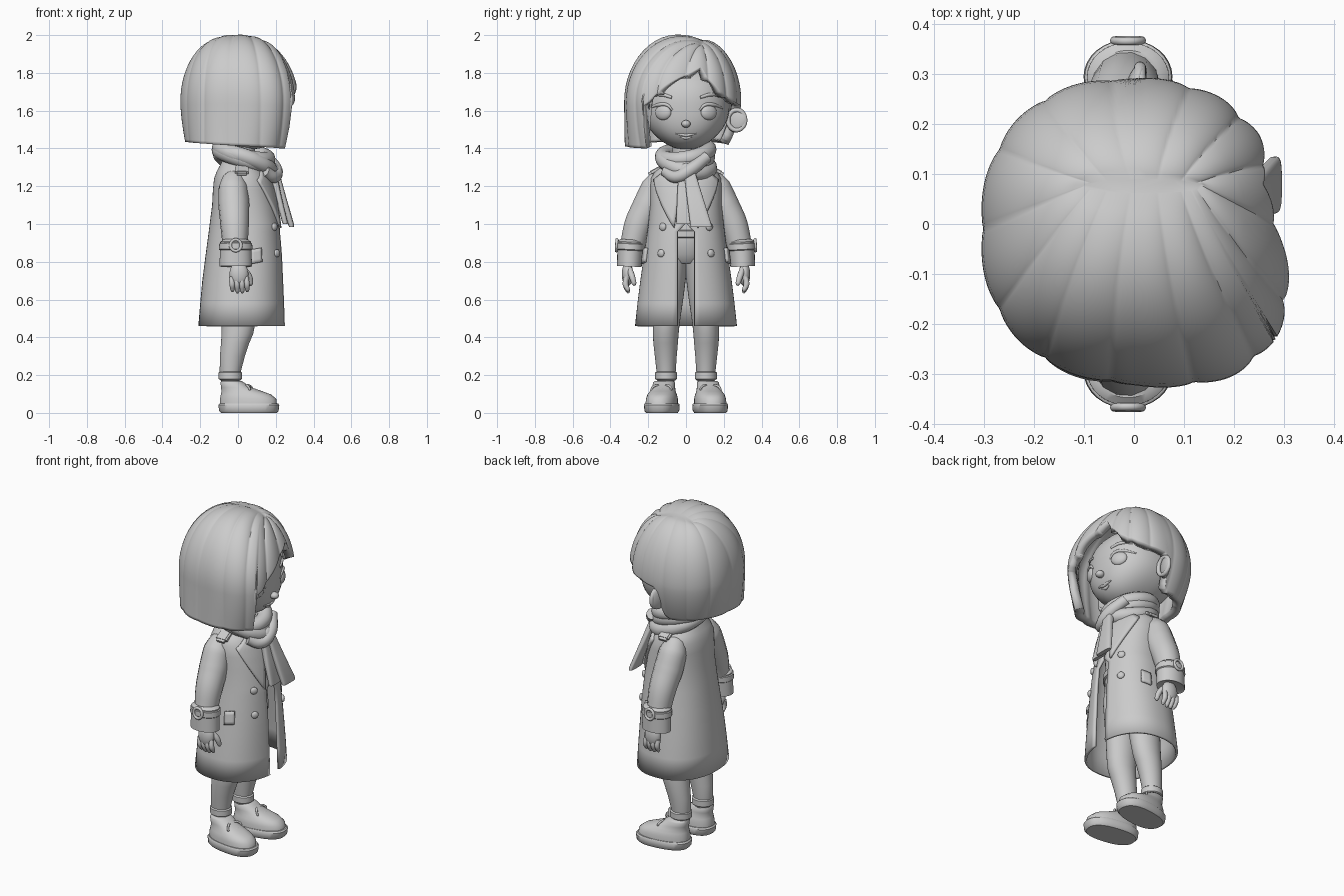
import bpy, bmesh, math
from math import sin, cos, pi, radians
from mathutils import Vector, Euler, Matrix
from mathutils.bvhtree import BVHTree

if "Cube" in bpy.data.objects:
    bpy.data.objects.remove(bpy.data.objects["Cube"])

grey = bpy.data.materials.new("plain_grey")
grey.use_nodes = True
tone = (0.6, 0.6, 0.6, 1)
grey.diffuse_color = tone
grey.node_tree.nodes["Principled BSDF"].inputs["Base Color"].default_value = tone


def finish(name, bm, thick=0, sharp=40):
    bmesh.ops.recalc_face_normals(bm, faces=bm.faces)
    tree = BVHTree.FromBMesh(bm)
    mesh = bpy.data.meshes.new(name)
    bm.to_mesh(mesh)
    bm.free()
    mesh.materials.append(grey)
    mesh.shade_smooth()
    mesh.set_sharp_from_angle(angle=radians(sharp))
    obj = bpy.data.objects.new(name, mesh)
    bpy.context.collection.objects.link(obj)
    if thick:
        mod = obj.modifiers.new("thickness", "SOLIDIFY")
        mod.thickness, mod.offset = thick, -1
    return tree


def power(v, p):
    return math.copysign(abs(v) ** (2 / p), v)


def skin(bm, rows, closed):
    """Join rows of vertices with quads."""
    for a, b in zip(rows, rows[1:]):
        n = len(a)
        for i in range(n if closed else n - 1):
            j = (i + 1) % n
            bm.faces.new((a[i], a[j], b[j], b[i]))


def loft(name, rings, p=2.0, n=32, gap=None, thick=0, place=None, sharp=40):
    """Stack oval rings (z, centre x, centre y, radius x, radius y)."""
    bm = bmesh.new()
    rows = []
    for z, cx, cy, rx, ry in rings:
        g = gap(z, ry) if gap else 0
        row = []
        for i in range(n):
            a = g + (2 * pi - 2 * g) * i / (n - 1 if gap else n)
            row.append(bm.verts.new((cx + rx * power(cos(a), p), cy + ry * power(sin(a), p), z)))
        rows.append(row)
    skin(bm, rows, not gap)
    if not gap:
        bm.faces.new(rows[0])
        bm.faces.new(rows[-1])
    if place:
        bm.transform(place)
    return finish(name, bm, thick, sharp)


def ball(name, loc, size, rot=(0, 0, 0)):
    bm = bmesh.new()
    bmesh.ops.create_uvsphere(bm, u_segments=24, v_segments=14, radius=1)
    bm.transform(Matrix.LocRotScale(Vector(loc), Euler(rot), Vector(size)))
    finish(name, bm)


def block(name, loc, size, rot=(0, 0, 0)):
    bm = bmesh.new()
    bmesh.ops.create_cube(bm, size=2)
    bmesh.ops.bevel(bm, geom=bm.edges[:], offset=0.3, segments=2, affect="EDGES")
    bm.transform(Matrix.LocRotScale(Vector(loc), Euler(rot), Vector(size)))
    finish(name, bm)


def tube(name, points, closed=False, place=None):
    """Round tube through points (x, y, z, radius)."""
    data = bpy.data.curves.new(name, "CURVE")
    data.dimensions = "3D"
    data.bevel_depth, data.bevel_resolution = 1, 5
    data.resolution_u, data.use_fill_caps = 6, True
    spline = data.splines.new("BEZIER")
    spline.bezier_points.add(len(points) - 1)
    for bp, (x, y, z, r) in zip(spline.bezier_points, points):
        bp.co, bp.radius = (x, y, z), r
        bp.handle_left_type = bp.handle_right_type = "AUTO"
    spline.use_cyclic_u = closed
    data.materials.append(grey)
    obj = bpy.data.objects.new(name, data)
    if place:
        obj.matrix_world = place
    bpy.context.collection.objects.link(obj)


def blend(table, t):
    for (a, va), (b, vb) in zip(table, table[1:]):
        if a <= t <= b:
            return va + (vb - va) * (t - a) / (b - a)


# Head: rounded ball with a narrower, forward jaw
bm = bmesh.new()
bmesh.ops.create_uvsphere(bm, u_segments=48, v_segments=32, radius=1)
for v in bm.verts:
    c = v.co / sum(abs(k) ** 2.3 for k in v.co) ** (1 / 2.3)
    t = max(0, -c.z)
    v.co = (0.01 + 0.23 * c.x + 0.04 * t * t, 0.23 * c.y * (1 - 0.25 * t * t), 1.62 + 0.225 * c.z)
head_tree = finish("head", bm)


def face(y, z):
    return head_tree.ray_cast(Vector((1, y, z)), Vector((-1, 0, 0)))[0].x


def face_line(name, pts):
    tube(name, [(face(y, z), y, z, r) for y, z, r in pts])


# Face
ball("nose", (face(0, 1.53) + 0.01, 0, 1.53), (0.026, 0.024, 0.02))
face_line("upper_lip", [(-0.055, 1.478, 0.003), (-0.02, 1.473, 0.008), (0, 1.469, 0.008),
                        (0.02, 1.473, 0.008), (0.055, 1.478, 0.003)])
face_line("lower_lip", [(-0.03, 1.462, 0.004), (0, 1.456, 0.01), (0.03, 1.462, 0.004)])
for s, side in ((1, "left"), (-1, "right")):
    ball(side + "_eye", (face(s * 0.12, 1.59) - 0.008, s * 0.12, 1.59), (0.022, 0.047, 0.04), (0, 0, s * 0.5))
    face_line(side + "_lash", [(s * 0.07, 1.6, 0.004), (s * 0.1, 1.63, 0.009),
                               (s * 0.14, 1.632, 0.01), (s * 0.195, 1.612, 0.004)])
    face_line(side + "_brow", [(s * 0.075, 1.67, 0.008), (s * 0.13, 1.685, 0.01), (s * 0.2, 1.668, 0.003)])
    ear_y = 0.268 if s > 0 else 0.235
    ball(side + "_ear", (0.0, s * ear_y, 1.55), (0.02, 0.058, 0.066), (s * -0.2, 0, s * -0.3))
    rim = [(0.012, s * (ear_y + 0.045 * cos(a)), 1.55 + 0.053 * sin(a), 0.012)
           for a in [pi * k / 4 for k in range(8)]]
    tube(side + "_ear_rim", rim, True)
loft("neck", [(1.2, 0.01, 0, 0.08, 0.08), (1.45, 0.02, 0, 0.07, 0.07)])

# Bob hair: strands fall from a parting, full on the right, tucked behind the left ear
hair_end = [(0, 0.68), (14, 0.57), (24, 0.74), (36, 0.9), (60, 1.02), (88, 1.12), (93, 1.9), (98, 2),
            (323, 2), (325, 1.1), (337, 0.93), (360, 0.68)]
bm = bmesh.new()
columns, steps = 300, 30
rows = [[] for _ in range(steps + 1)]
for i in range(columns):
    deg = 360 * i / columns
    a = radians(deg)
    depth = 0.022 + 0.028 * max(0, cos(a))
    bulge = 0.14 * math.exp(-((((deg + 222) % 360) - 180) / 40) ** 2)
    for k in range(steps + 1):
        u = 0.03 + (blend(hair_end, deg) - 0.03) * k / steps
        w, drop = sin(min(u, 1) * pi / 2), max(0, u - 1)
        ridge = depth * (abs(sin(7 * a + 0.9 * w * sin(a))) ** 0.6 - 0.5)
        taper = 1 - drop ** 1.7 * (0.1 + 0.12 * sin(a) + 0.6 * bulge)
        px, py = power(cos(a), 2.3), power(sin(a), 2.3)
        x = (0.02 + 0.11 * cos(a)) * (1 - w) + w * (-0.005 + 0.3 * px)
        y = 0.08 * (1 - w) + w * (-0.01 + 0.3 * py)
        # height follows a dome over the unridged plan, with a groove at the parting
        rho = min(1, abs((x + 0.005) / 0.3) ** 2.3 + abs((y + 0.01) / 0.3) ** 2.3)
        z = 1.65 + 0.355 * (1 - rho) ** 0.5 - 0.02 * math.exp(-9 * u) - drop * (0.235 + 0.02 * cos(a))
        z += 0.35 * ridge * min(1, 3 * u) * (1 - rho) ** 0.5
        swell = 1 + (ridge + bulge) * w * w
        rows[k].append(bm.verts.new((x * swell * taper, y * swell * taper, z)))
skin(bm, rows, True)
bm.faces.new(rows[0])
finish("bob_hair", bm, 0.05, 50)

# Coat with an open front
coat_rings = [(0.46, 0.02, 0, 0.23, 0.27), (0.58, 0.023, 0, 0.223, 0.257), (0.7, 0.026, 0, 0.215, 0.242),
              (0.84, 0.032, 0, 0.203, 0.222), (0.96, 0.035, 0, 0.19, 0.205), (1.0, 0.035, 0, 0.185, 0.2),
              (1.1, 0.033, 0, 0.17, 0.19), (1.18, 0.025, 0, 0.158, 0.19), (1.24, 0.018, 0, 0.145, 0.186),
              (1.28, 0.013, 0, 0.125, 0.165), (1.32, 0.01, 0, 0.1, 0.115), (1.35, 0.01, 0, 0.085, 0.09)]
coat_tree = loft("coat", coat_rings, 2.25, 65, lambda z, ry: (0.045 / ry) ** 1.12 if z < 0.98 else 0.02, 0.014)


def coat_point(deg, z):
    d = Vector((cos(radians(deg)), sin(radians(deg)), 0))
    hit = coat_tree.ray_cast(Vector((0.03, 0, z)) + d, -d)
    return hit[0], d


def patch(name, corners, lift, n=10):
    """Plate laid on the coat between four (degrees, height) corners."""
    bm = bmesh.new()
    a, b, c, d = [Vector(k) for k in corners]
    rows = []
    for i in range(n + 1):
        row = []
        for j in range(n + 1):
            q = a.lerp(b, i / n).lerp(d.lerp(c, i / n), j / n)
            p, out = coat_point(q.x, q.y)
            row.append(bm.verts.new(p + out * lift))
        rows.append(row)
    skin(bm, rows, False)
    finish(name, bm, lift + 0.004)


for s, side in ((1, "left"), (-1, "right")):
    patch(side + "_lapel", [(s * 18, 0.98), (s * 66, 1.235), (s * 50, 1.285), (s * 8, 1.27)], 0.014)
    patch(side + "_pocket_flap", [(s * 66, 0.8), (s * 80, 0.79), (s * 80, 0.865), (s * 66, 0.875)], 0.014, 4)
    for row, z in (("upper", 0.985), ("lower", 0.845)):
        p, d = coat_point(s * 37, z)
        ball(side + "_" + row + "_button", p + d * 0.003, (0.012, 0.021, 0.021), (0, 0, radians(s * 37)))
    block(side + "_shoulder_strap", (0.02, s * 0.155, 1.288), (0.035, 0.05, 0.01), (s * -0.5, 0, 0))

    # Sleeve, cuff, strap and buckle
    tube(side + "_sleeve", [(-0.02, s * 0.1, 1.262, 0.03), (-0.022, s * 0.13, 1.235, 0.062),
                            (-0.025, s * 0.16, 1.19, 0.078), (-0.022, s * 0.2, 1.1, 0.082),
                            (-0.018, s * 0.25, 1.0, 0.076), (-0.015, s * 0.285, 0.88, 0.066)])
    tilt = Matrix.Translation((-0.012, s * 0.296, 0.85)) @ Matrix.Rotation(s * 0.05, 4, "X")
    loft(side + "_cuff", [(-0.07, 0, 0, 0.07, 0.055), (-0.075, 0, 0, 0.086, 0.065), (0.055, 0, 0, 0.082, 0.07),
                          (0.068, 0, 0, 0.065, 0.055)], place=tilt)
    loft(side + "_cuff_strap", [(0.01, 0, 0, 0.083, 0.068), (0.015, 0, 0, 0.089, 0.074),
                                (0.045, 0, 0, 0.087, 0.075), (0.05, 0, 0, 0.08, 0.068)], place=tilt)
    buckle = [(0.028 * cos(k * pi / 4), s * 0.073, 0.034 + 0.03 * sin(k * pi / 4), 0.008) for k in range(8)]
    tube(side + "_cuff_buckle", buckle, True, tilt)

    # Hand
    ball(side + "_palm", (0.005, s * 0.31, 0.735), (0.05, 0.03, 0.065))
    for k in range(4):
        x = -0.035 + 0.026 * k
        tip = 0.645 - 0.012 * sin(pi * (k + 0.5) / 4)
        tube(f"{side}_finger_{k + 1}", [(x, s * 0.315, 0.72, 0.014), (x + 0.004, s * 0.32, 0.68, 0.015),
                                       (x + 0.006, s * 0.308, tip + 0.012, 0.012), (x + 0.006, s * 0.304, tip, 0.005)])
    tube(side + "_thumb", [(0.03, s * 0.3, 0.76, 0.017), (0.06, s * 0.285, 0.72, 0.016),
                           (0.067, s * 0.275, 0.685, 0.013), (0.067, s * 0.272, 0.673, 0.005)])

    # Trouser leg and turn-up
    loft(side + "_trouser_leg", [(0.15, -0.04, s * 0.105, 0.045, 0.042), (0.21, -0.042, s * 0.105, 0.055, 0.05),
                                 (0.3, -0.03, s * 0.107, 0.066, 0.058), (0.37, -0.015, s * 0.108, 0.075, 0.065),
                                 (0.42, -0.003, s * 0.107, 0.084, 0.068), (0.47, 0.002, s * 0.104, 0.088, 0.07),
                                 (0.62, 0.01, s * 0.09, 0.1, 0.078), (0.8, 0.015, s * 0.075, 0.125, 0.085),
                                 (0.9, 0.015, s * 0.06, 0.125, 0.09)])
    loft(side + "_turn_up", [(0.172, -0.04, s * 0.105, 0.052, 0.048), (0.18, -0.04, s * 0.105, 0.062, 0.058),
                             (0.213, -0.04, s * 0.105, 0.062, 0.058), (0.221, -0.04, s * 0.105, 0.052, 0.048)])

    # Shoe, toes turned slightly outward
    turn = Matrix.Translation((0, s * 0.12, 0)) @ Matrix.Rotation(s * 0.14, 4, "Z")
    loft(side + "_sole", [(0, 0.058, 0, 0.148, 0.08), (0.01, 0.058, 0, 0.158, 0.088),
                          (0.042, 0.058, 0, 0.162, 0.091), (0.05, 0.058, 0, 0.155, 0.086)], 2.5, place=turn)
    loft(side + "_shoe", [(0.045, 0.056, 0, 0.152, 0.083), (0.075, 0.054, 0, 0.15, 0.082),
                          (0.098, 0.042, 0, 0.133, 0.075), (0.115, 0.02, 0, 0.108, 0.066),
                          (0.135, -0.01, 0, 0.08, 0.06), (0.16, -0.03, 0, 0.063, 0.057),
                          (0.17, -0.036, 0, 0.052, 0.048)], 2.3, place=turn, sharp=60)
    for k in range(3):
        x, z = 0.055 + 0.035 * k, 0.14 - 0.013 * k
        tube(f"{side}_lace_{k + 1}", [(x - 0.015, -0.05, z - 0.03, 0.006), (x, 0, z - 0.005, 0.007),
                                     (x - 0.015, 0.05, z - 0.03, 0.006)], place=turn)
    for w in (1, -1):
        tube(side + "_lace_loop", [(0.04, 0, 0.14, 0.006), (0.055, w * 0.035, 0.145, 0.006),
                                   (0.07, w * 0.05, 0.12, 0.006), (0.045, w * 0.01, 0.135, 0.006)], place=turn)

# Hips, shirt and waistband inside the coat
loft("hips_and_shirt", [(0.79, 0.015, 0, 0.1, 0.1), (0.84, 0.02, 0, 0.14, 0.145), (0.94, 0.02, 0, 0.145, 0.15),
                        (1.1, 0.02, 0, 0.135, 0.15), (1.25, 0.01, 0, 0.1, 0.11)])
loft("waistband", [(0.925, 0.02, 0, 0.145, 0.15), (0.93, 0.02, 0, 0.154, 0.158),
                   (0.962, 0.02, 0, 0.154, 0.158), (0.967, 0.02, 0, 0.145, 0.15)])

# Scarf: crossed loops, knot and two hanging tails
for name, cx, rx, ry, height, dip, lean, r in (("upper", 0.03, 0.125, 0.118, 1.375, 0.03, 0.02, 0.043),
                                               ("lower", 0.04, 0.13, 0.122, 1.325, 0.045, -0.03, 0.043),
                                               ("inner", 0.03, 0.125, 0.11, 1.35, 0.04, 0.01, 0.045)):
    ring = [(cx + rx * cos(a), ry * sin(a), height - dip * cos(a) + lean * sin(a), r)
            for a in [pi * k / 6 for k in range(12)]]
    tube(name + "_scarf_loop", ring, True)
ball("scarf_knot", (0.185, 0.005, 1.275), (0.04, 0.055, 0.05), (0.4, 0, 0))
tube("scarf_wrap", [(0.14, -0.11, 1.28, 0.03), (0.19, -0.05, 1.25, 0.034),
                    (0.2, 0.02, 1.285, 0.036), (0.15, 0.11, 1.355, 0.032)])
loft("scarf_tail_front", [(0.985, 0.283, 0.08, 0.013, 0.055), (1.0, 0.28, 0.078, 0.016, 0.056),
                          (1.15, 0.235, 0.045, 0.018, 0.042), (1.27, 0.2, 0.02, 0.02, 0.03)], 3.5)
loft("scarf_tail_back", [(1.0, 0.25, 0.0, 0.012, 0.05), (1.012, 0.248, 0.0, 0.015, 0.052),
                         (1.15, 0.212, -0.005, 0.018, 0.042), (1.27, 0.185, -0.01, 0.02, 0.03)], 3.5)
